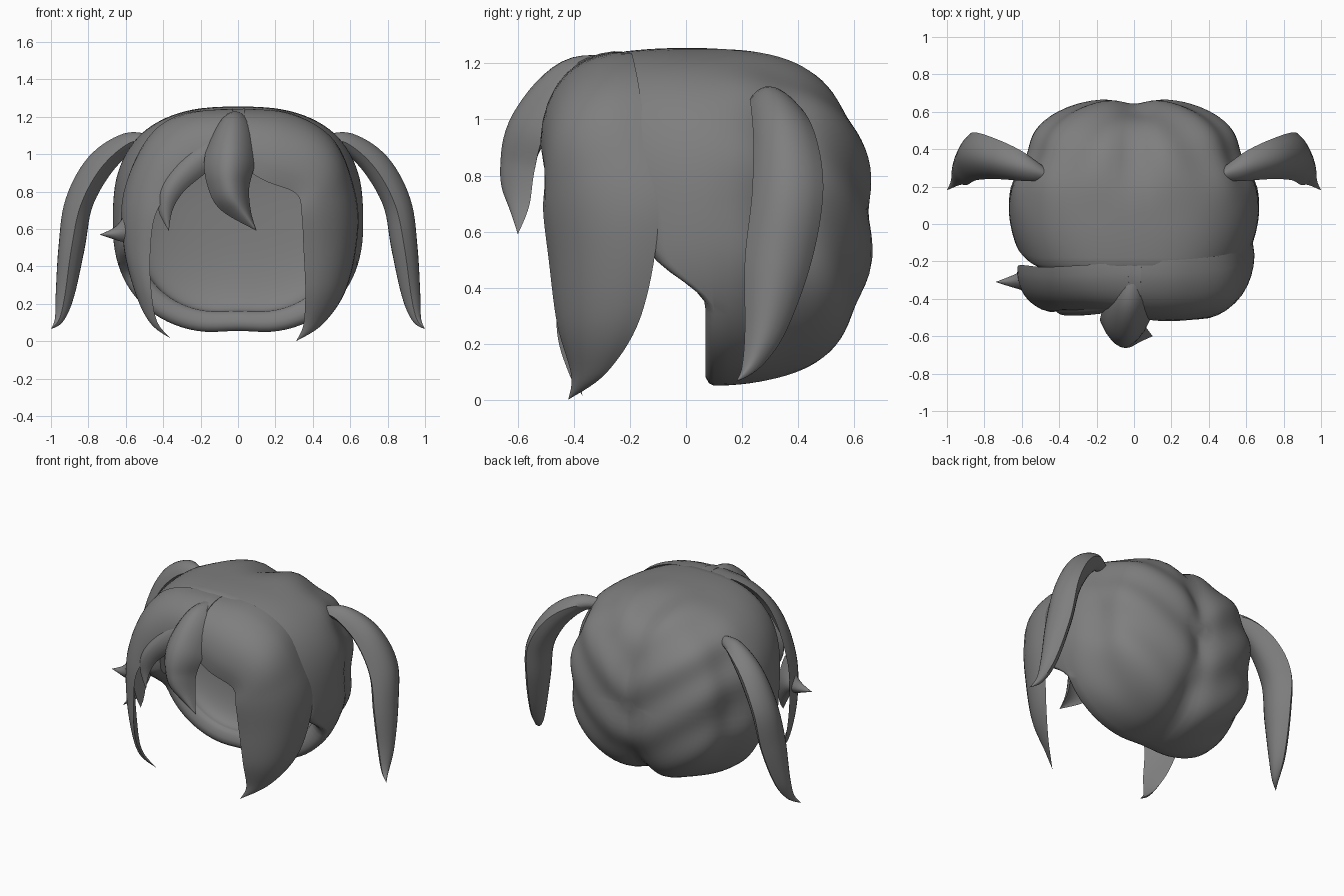
import bpy, bmesh, math
from mathutils import Vector

if "Cube" in bpy.data.objects:
    bpy.data.objects.remove(bpy.data.objects["Cube"])

HEAD = Vector((0, 0, 0.6))
GREY = bpy.data.materials.new("dark_grey")
GREY.diffuse_color = (0.21, 0.21, 0.21, 1)
GREY.use_nodes = True
GREY.node_tree.nodes["Principled BSDF"].inputs["Base Color"].default_value = GREY.diffuse_color


def finish(name, rings):
    """Skin a list of equal-length closed rings, capping both ends."""
    bm = bmesh.new()
    vs = [[bm.verts.new(p) for p in r] for r in rings]
    n = len(rings[0])
    for r0, r1 in zip(vs, vs[1:]):
        for i in range(n):
            bm.faces.new((r0[i], r0[(i + 1) % n], r1[(i + 1) % n], r1[i]))
    bm.faces.new(vs[0])
    bm.faces.new(vs[-1])
    bmesh.ops.remove_doubles(bm, verts=bm.verts, dist=0.0005)
    bmesh.ops.recalc_face_normals(bm, faces=bm.faces)
    me = bpy.data.meshes.new(name)
    bm.to_mesh(me)
    bm.free()
    for p in me.polygons:
        p.use_smooth = True
    me.set_sharp_from_angle(angle=math.radians(55))
    me.materials.append(GREY)
    ob = bpy.data.objects.new(name, me)
    bpy.context.collection.objects.link(ob)
    return ob


def spline(rows, sub=7):
    out = []
    for i in range(len(rows) - 1):
        p0, p1, p2 = rows[max(i - 1, 0)], rows[i], rows[i + 1]
        p3 = rows[min(i + 2, len(rows) - 1)]
        for k in range(sub):
            t = k / sub
            out.append([0.5 * (2 * b + (c - a) * t + (2 * a - 5 * b + 4 * c - d) * t * t
                               + (3 * b - a - 3 * c + d) * t ** 3)
                        for a, b, c, d in zip(p0, p1, p2, p3)])
    return out + [list(rows[-1])]


def lock(name, rows, mirror=1):
    """Lens-section lock; row = edge A xyz, edge B xyz, outer bulge, inner bulge."""
    pts = spline(rows)
    A = [Vector((mirror * p[0], p[1], p[2])) for p in pts]
    B = [Vector((mirror * p[3], p[4], p[5])) for p in pts]
    M = [(a + b) / 2 for a, b in zip(A, B)]
    rings, nrm, m = [], Vector((0, -1, 0)), 10
    for i, p in enumerate(pts):
        tan = M[min(i + 1, len(M) - 1)] - M[max(i - 1, 0)]
        c = tan.cross(B[i] - A[i])
        if c.length > 1e-5:
            nrm = c.normalized()
            if nrm.dot(M[i] - HEAD) < 0:
                nrm = -nrm
        ring = []
        for k in range(2 * m):
            t = k / m if k <= m else 2 - k / m
            h = p[6] if k <= m else p[7]
            ring.append(A[i].lerp(B[i], t) + nrm * h * max(0, math.sin(math.pi * t)) ** 0.75)
        rings.append(ring)
    return finish(name, rings)


# Back hair: hollow bowl opening to the front, with combed V grooves behind
def sp(v, e):
    return math.copysign(abs(v) ** e, v)


def smooth(a, b, v):
    t = min(1, max(0, (v - a) / (b - a)))
    return t * t * (3 - 2 * t)


def cap_ring(f, size, lip=0.0):
    """f 0-1 runs from back pole to widest ring, 1-2 on to the front rim."""
    ring, e = [], 2 / 2.4
    for j in range(96):
        th = 2 * math.pi * j / 96
        low = math.sin(th) < 0
        ez = e if low else 2 / 2.6
        x, z = 0.67 * size * sp(math.cos(th), ez), 0.61 * size * sp(math.sin(th), ez)
        if f <= 1:
            ph = f * math.pi / 2
            k = math.sin(ph) ** e
            y = 0.1 + (0.57 if size == 1 else 0.14) * max(0, math.cos(ph)) ** e
            kx = k * (1 - 0.08 * math.exp(-((y - 0.36) / 0.12) ** 2))
            if low:
                k = math.sin(ph) ** (2 / 2.65)
        else:
            h = z / size + 0.65
            yf = 0.1 - 0.2 * smooth(0.32, 0.54, h) - 0.12 * smooth(0.55, 1.1, h)
            y = 0.1 + (yf - 0.1) * (f - 1) - lip
            k, kx = 1 - 0.5 * min(0, y + 0.02) ** 2, 1 - 1.3 * min(0, y - 0.1) ** 2
        p = Vector((x * kx, y, z * k))
        if size == 1:
            w = smooth(0.05, 0.4, y)
            d = (0.014 * math.sin(18 * (p.z - 0.75 * abs(p.x)))
                 - 0.05 * math.exp(-(p.x / 0.09) ** 2))
            p *= 1 + d * w
        # slight upward dip of the hem in the middle
        if z < 0:
            p.z += 0.02 * math.exp(-(p.x / 0.15) ** 2) * size
        p.z = max(0.05, p.z + 0.645)
        ring.append(p)
    return ring


outer = [i / 28 for i in range(1, 29)] + [1 + i / 8 for i in range(1, 9)]
rim = [cap_ring(2, s, l) for s, l in ((.985, .018), (.95, .03), (.91, .03), (.86, .018))]
finish("back_hair", [cap_ring(f, 1) for f in outer] + rim
       + [cap_ring(f, 0.82) for f in reversed(outer)])

# Right fringe sweeping into the wide side lock
lock("right_fringe", [
    (-.04, -.2, 1.24, -.04, -.5, .97, .1, .03),
    (.26, -.19, 1.225, .14, -.51, .86, .13, .05),
    (.48, -.165, 1.1, .31, -.5, .79, .14, .07),
    (.6, -.13, .86, .34, -.51, .68, .12, .07),
    (.635, -.1, .62, .35, -.49, .5, .11, .06),
    (.58, -.16, .3, .36, -.46, .27, .08, .03),
    (.46, -.28, .1, .35, -.41, .09, .03, .0),
    (.31, -.42, .0, .31, -.42, .0, 0, 0)])

# Left fringe sweeping into the narrow side lock
lock("left_fringe", [
    (.04, -.2, 1.24, .04, -.5, .97, .1, .03),
    (-.28, -.22, 1.22, -.15, -.46, .95, .09, .04),
    (-.48, -.23, 1.09, -.33, -.46, .83, .08, .03),
    (-.61, -.22, .8, -.44, -.47, .68, .06, .02),
    (-.61, -.25, .53, -.47, -.46, .45, .05, .01),
    (-.55, -.31, .27, -.46, -.46, .24, .03, .0),
    (-.47, -.37, .11, -.43, -.42, .1, .02, 0),
    (-.36, -.37, .015, -.36, -.37, .015, 0, 0)])

# Small curved strand in the left fringe
lock("left_strand", [
    (-.12, -.38, 1.14, -.0, -.44, 1.04, .05, -.02),
    (-.31, -.41, .99, -.16, -.45, .91, .055, -.03),
    (-.42, -.43, .83, -.29, -.46, .8, .045, -.03),
    (-.425, -.45, .7, -.35, -.46, .7, .025, -.02),
    (-.37, -.47, .59, -.37, -.47, .59, 0, 0)])

# Flick pointing out from the left lock
lock("left_flick", [
    (-.55, -.29, .78, -.5, -.34, .38, .06, -.06),
    (-.61, -.3, .67, -.58, -.31, .51, .05, -.05),
    (-.66, -.305, .61, -.65, -.31, .54, .03, -.03),
    (-.74, -.31, .57, -.74, -.31, .57, 0, 0)])

# Large centre strand
lock("centre_strand", [
    (-.03, -.22, 1.21, .03, -.22, 1.21, .01, -.02),
    (-.13, -.38, 1.12, .08, -.38, 1.14, .1, -.02),
    (-.18, -.5, .97, .09, -.5, .96, .13, -.02),
    (-.16, -.54, .82, .06, -.54, .82, .125, .01),
    (-.09, -.57, .7, .07, -.56, .69, .085, .02),
    (.1, -.6, .59, .1, -.6, .59, 0, 0)])

# Pair of drooping side tails
for side, label in ((1, "right_tail"), (-1, "left_tail")):
    lock(label, [
        (.46, .29, 1.07, .46, .23, 1.07, .03, -.03),
        (.6, .39, 1.06, .58, .23, 1.06, .055, -.055),
        (.75, .46, .95, .73, .24, .93, .075, -.075),
        (.86, .49, .75, .84, .235, .73, .075, -.075),
        (.89, .45, .5, .89, .21, .5, .07, -.07),
        (.925, .36, .25, .925, .21, .25, .05, -.05),
        (.955, .27, .12, .955, .2, .12, .025, -.025),
        (1.0, .18, .065, 1.0, .18, .065, 0, 0)], side)
